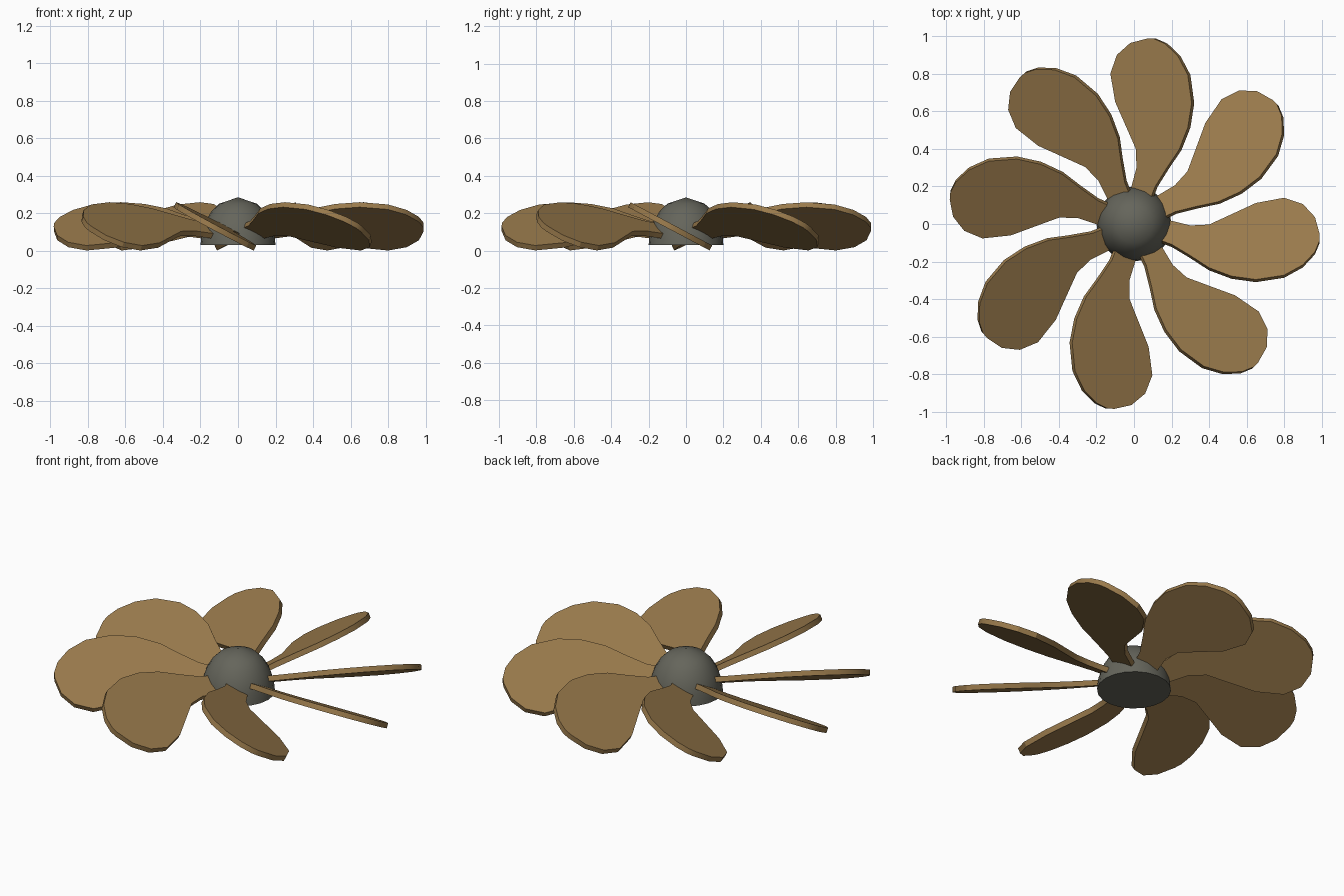
import bpy, bmesh, math
from mathutils import Matrix, Vector

if "Cube" in bpy.data.objects:
    bpy.data.objects.remove(bpy.data.objects["Cube"])


def material(name, rgb):
    m = bpy.data.materials.new(name)
    m.diffuse_color = (*rgb, 1)
    m.use_nodes = True
    m.node_tree.nodes["Principled BSDF"].inputs["Base Color"].default_value = m.diffuse_color
    return m


bronze = material("bronze", (0.32, 0.195, 0.072))
iron = material("dark_grey", (0.13, 0.13, 0.105))


def finish(name, bm, mat, angle):
    bmesh.ops.recalc_face_normals(bm, faces=bm.faces[:])
    me = bpy.data.meshes.new(name)
    bm.to_mesh(me)
    bm.free()
    me.materials.append(mat)
    ob = bpy.data.objects.new(name, me)
    bpy.context.collection.objects.link(ob)
    bpy.ops.object.select_all(action='DESELECT')
    ob.select_set(True)
    bpy.context.view_layer.objects.active = ob
    bpy.ops.object.shade_smooth_by_angle(angle=math.radians(angle))
    return ob


# Hub: domed cap with a flat underside
SEGS = 20
bm = bmesh.new()
rings = []
for deg in (0, 15, 30, 45, 60):
    a = math.radians(deg)
    r, z = 0.2 * math.cos(a), 0.03 + 0.255 * math.sin(a)
    rings.append([bm.verts.new((r * math.cos(i * math.tau / SEGS),
                                r * math.sin(i * math.tau / SEGS), z))
                  for i in range(SEGS)])
apex = bm.verts.new((0, 0, 0.285))
for i in range(SEGS):
    j = (i + 1) % SEGS
    for lo, hi in zip(rings, rings[1:]):
        bm.faces.new((lo[i], lo[j], hi[j], hi[i]))
    bm.faces.new((rings[-1][i], rings[-1][j], apex))
bm.faces.new(rings[0])
finish("hub", bm, iron, 40)

# Blade plan: distance from the axis, trailing edge, leading edge
STATIONS = [(0.10, -0.08, 0.03), (0.20, -0.115, 0.01), (0.30, -0.175, -0.015),
            (0.40, -0.24, -0.01), (0.52, -0.285, 0.045), (0.65, -0.303, 0.105),
            (0.80, -0.28, 0.133), (0.90, -0.225, 0.10), (0.965, -0.155, 0.03),
            (0.99, -0.095, -0.06)]
PITCH, THICK = 0.53, 0.03
normal = Vector((0, PITCH, 1)).normalized()


def blade(name, degrees):
    bm = bmesh.new()
    layers = []
    for side in (-1, 1):
        layers.append([[bm.verts.new(Vector((x, y, 0.13 - PITCH * (y + 0.085)))
                                     + normal * side * THICK / 2)
                        for y in (lo, hi)] for x, lo, hi in STATIONS])
    bottom, top = layers
    # Broad faces
    for rows in layers:
        for p, q in zip(rows, rows[1:]):
            bm.faces.new((p[0], q[0], q[1], p[1]))
    # Rim
    outline = [[r[0] for r in rows] + [r[1] for r in reversed(rows)] for rows in layers]
    n = len(outline[0])
    for i in range(n):
        j = (i + 1) % n
        bm.faces.new((outline[0][i], outline[0][j], outline[1][j], outline[1][i]))
    bm.transform(Matrix.Rotation(math.radians(degrees), 4, 'Z'))
    finish(name, bm, bronze, 30)


# Eight blades with slightly uneven spacing
for i, skew in enumerate((0, 0, -1, -4, -4.5, -4, -3, 0)):
    blade(f"blade_{i + 1}", 45 * i + skew)
